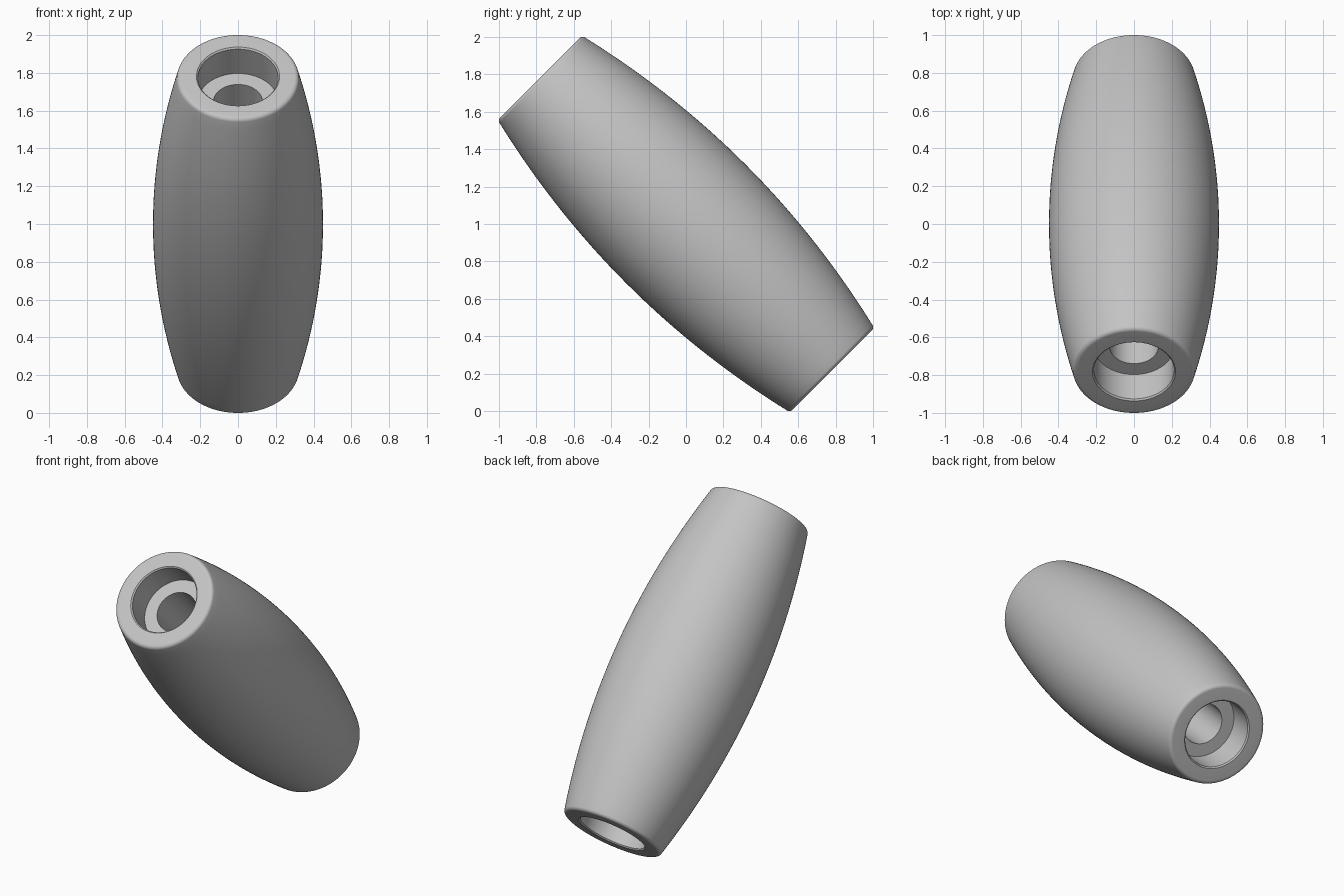
import bpy, bmesh
from math import sin, cos, atan, radians, tau
from mathutils import Matrix

cube = bpy.data.objects.get("Cube")
if cube:
    bpy.data.objects.remove(cube, do_unlink=True)

HALF = 1.105          # half length along the axis
MID_R = 0.45          # radius at the belly
CURVE = 0.1074        # how fast the barrel narrows
FILLET = 0.025        # rounded rim
BORE_R, POCKET_R, POCKET_DEPTH, CHAMFER = 0.13, 0.212, 0.19, 0.008
SEGMENTS = 128

# Half profile as (radius, height), from the belly over the rim into the bore
tilt = atan(2 * CURVE * HALF)
rim_h = HALF - FILLET
belly_end = rim_h + FILLET * sin(tilt)
rim_r = MID_R - CURVE * belly_end ** 2 - FILLET * cos(tilt)

half = []
for i in range(1, 25):
    h = belly_end * i / 24
    half.append((MID_R - CURVE * h * h, h))
for i in range(1, 9):
    a = tilt + (radians(90) - tilt) * i / 8
    half.append((rim_r + FILLET * cos(a), rim_h + FILLET * sin(a)))
half += [
    (POCKET_R + CHAMFER, HALF),
    (POCKET_R, HALF - CHAMFER),
    (POCKET_R, HALF - POCKET_DEPTH),
    (BORE_R, HALF - POCKET_DEPTH),
]
profile = [(MID_R, 0)] + half + [(r, -h) for r, h in reversed(half)]

# Revolve the closed profile around the axis
bm = bmesh.new()
verts = [bm.verts.new((r, 0, h)) for r, h in profile]
edges = [bm.edges.new((v, verts[(i + 1) % len(verts)])) for i, v in enumerate(verts)]
bmesh.ops.spin(bm, geom=verts + edges, cent=(0, 0, 0), axis=(0, 0, 1),
               angle=tau, steps=SEGMENTS, use_merge=True)
bmesh.ops.remove_doubles(bm, verts=bm.verts, dist=0.0001)
bmesh.ops.recalc_face_normals(bm, faces=bm.faces)

# Lean the barrel forward and lift it onto the ground
bm.transform(Matrix.Translation((0, 0, 1)) @ Matrix.Rotation(radians(45), 4, "X"))

mesh = bpy.data.meshes.new("barrel_handle")
bm.to_mesh(mesh)
bm.free()
handle = bpy.data.objects.new("barrel_handle", mesh)
bpy.context.collection.objects.link(handle)

# Plain grey finish
grey = bpy.data.materials.new("light_grey")
grey.use_nodes = True
colour = (0.55, 0.55, 0.55, 1)
grey.diffuse_color = colour
grey.node_tree.nodes["Principled BSDF"].inputs["Base Color"].default_value = colour
mesh.materials.append(grey)

# Smooth sides with crisp pocket edges
bpy.ops.object.select_all(action="DESELECT")
handle.select_set(True)
bpy.context.view_layer.objects.active = handle
bpy.ops.object.shade_smooth_by_angle(angle=radians(30))
